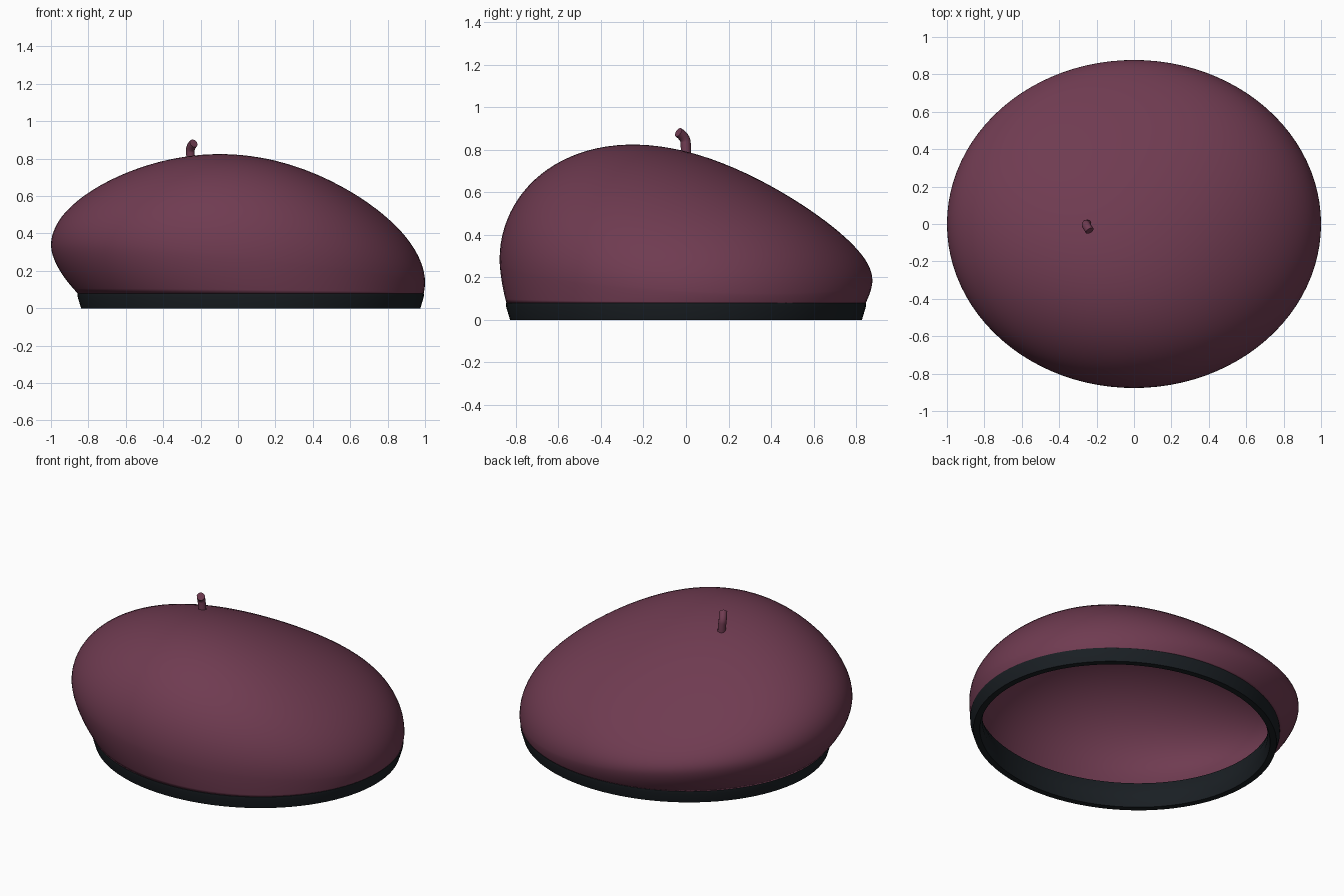
import bpy
from math import sin, cos, pi, radians

if "Cube" in bpy.data.objects:
    bpy.data.objects.remove(bpy.data.objects["Cube"])

SEG = 96


def material(name, rgb):
    m = bpy.data.materials.new(name)
    m.diffuse_color = (*rgb, 1)
    m.use_nodes = True
    m.node_tree.nodes["Principled BSDF"].inputs["Base Color"].default_value = m.diffuse_color
    return m


def add_mesh(name, verts, faces, mat, angle=40):
    me = bpy.data.meshes.new(name)
    me.from_pydata(verts, [], faces)
    me.materials.append(mat)
    ob = bpy.data.objects.new(name, me)
    bpy.context.collection.objects.link(ob)
    bpy.ops.object.select_all(action='DESELECT')
    ob.select_set(True)
    bpy.context.view_layer.objects.active = ob
    bpy.ops.object.shade_smooth_by_angle(angle=radians(angle))
    return ob


def bridge(a, b):
    """Quads between ring a and ring b (start indices)."""
    return [(a + i, b + i, b + (i + 1) % SEG, a + (i + 1) % SEG) for i in range(SEG)]


felt = material("plum_felt", (0.16, 0.044, 0.082))
trim = material("dark_trim", (0.010, 0.0135, 0.017))
angles = [2 * pi * i / SEG for i in range(SEG)]


# Crown: slouched dome above a tilted equator, tucked in to the band below
def dome(u, v, s):
    z = 0.235 - 0.1 * u - 0.05 * v
    z += s * (0.553 + 0.03 * u - 0.165 * v - 0.06 * u * u - 0.05 * v * v
              + 0.06 * u * v + 0.13 * u * v * (u + v))
    return (u, 0.877 * v, z)


verts, faces = [dome(0, 0, 1)], []
UP, LOW = 28, 10
for k in range(1, UP + 1):
    phi = pi / 2 * k / UP
    verts += [dome(sin(phi) * cos(a), sin(phi) * sin(a), cos(phi)) for a in angles]
for k in range(1, LOW + 1):
    w = k / LOW
    for a in angles:
        x, y, z = dome(cos(a), sin(a), 0)
        bx, by = 0.068 + 0.924 * cos(a), 0.845 * sin(a)
        t = w ** 1.7
        verts.append((x + (bx - x) * t, y + (by - y) * t, z + (0.078 - z) * w))
faces += [(0, 1 + i, 1 + (i + 1) % SEG) for i in range(SEG)]
for k in range(UP + LOW - 1):
    faces += bridge(1 + k * SEG, 1 + (k + 1) * SEG)
crown = add_mesh("beret_crown", verts, faces, felt, 60)
shell = crown.modifiers.new("thickness", 'SOLIDIFY')
shell.thickness = 0.02
shell.offset = -1

# Head band: closed elliptical ring, flared outward, its top hidden in the crown
section = [(-0.018, 0.0), (0.0, 0.06), (0.001, 0.079), (-0.012, 0.081), (-0.014, 0.165),
           (-0.045, 0.165), (-0.066, 0.11), (-0.07, 0.05), (-0.055, 0.0)]
verts, faces = [], []
for off, z in section:
    verts += [(0.068 + (0.925 + off) * cos(a), (0.846 + off) * sin(a), z) for a in angles]
for k in range(len(section)):
    faces += bridge(((k + 1) % len(section)) * SEG, k * SEG)
add_mesh("head_band", verts, faces, trim)

# Stem: short bent tube on top
cu = bpy.data.curves.new("stem", 'CURVE')
cu.dimensions = '3D'
cu.bevel_depth = 0.024
cu.bevel_resolution = 3
cu.use_fill_caps = True
path = [(-0.25, 0.0, 0.76), (-0.253, 0.0, 0.81), (-0.258, -0.004, 0.86), (-0.237, -0.036, 0.882)]
sp = cu.splines.new('NURBS')
sp.points.add(len(path) - 1)
for p, co in zip(sp.points, path):
    p.co = (*co, 1)
sp.use_endpoint_u = True
sp.order_u = 3
cu.materials.append(felt)
stem = bpy.data.objects.new("stem", cu)
bpy.context.collection.objects.link(stem)
bpy.ops.object.select_all(action='DESELECT')
stem.select_set(True)
bpy.context.view_layer.objects.active = stem
bpy.ops.object.convert(target='MESH')
bpy.ops.object.shade_smooth_by_angle(angle=radians(40))
